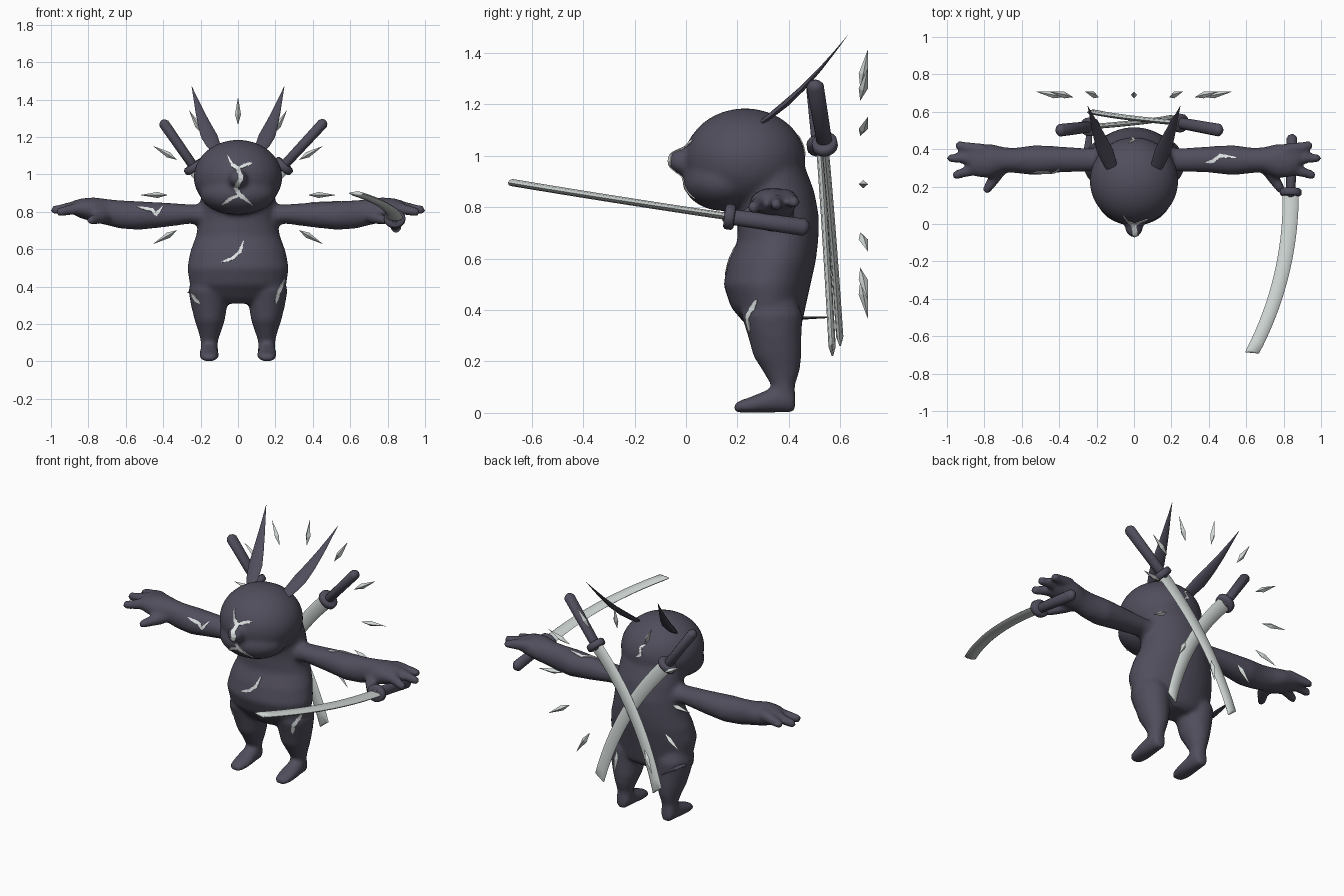
import bpy, bmesh, math
from mathutils import Vector as V
from mathutils.bvhtree import BVHTree

cube = bpy.data.objects.get("Cube")
if cube:
    bpy.data.objects.remove(cube, do_unlink=True)


def material(name, rgb):
    m = bpy.data.materials.new(name)
    m.use_nodes = True
    m.diffuse_color = (*rgb, 1)
    m.node_tree.nodes["Principled BSDF"].inputs["Base Color"].default_value = (*rgb, 1)
    return m


DARK = material("charcoal", (0.082, 0.076, 0.108))
STEEL = material("pale steel", (0.62, 0.67, 0.65))
WHITE = material("scar white", (0.75, 0.78, 0.78))
X, Y, Z = V((1, 0, 0)), V((0, 1, 0)), V((0, 0, 1))


def finish(bm, name, mat, smooth=40):
    bmesh.ops.recalc_face_normals(bm, faces=bm.faces)
    mesh = bpy.data.meshes.new(name)
    bm.to_mesh(mesh)
    bm.free()
    ob = bpy.data.objects.new(name, mesh)
    bpy.context.collection.objects.link(ob)
    mesh.materials.append(mat)
    if smooth:
        shade(ob, smooth)
    return ob


def shade(ob, angle):
    bpy.ops.object.select_all(action='DESELECT')
    ob.select_set(True)
    bpy.context.view_layer.objects.active = ob
    bpy.ops.object.shade_smooth_by_angle(angle=math.radians(angle))


def sweep(bm, rings, n=20):
    """Closed skin through elliptical rings (centre, u, v)."""
    loops = []
    for c, u, v in rings:
        angles = [2 * math.pi * i / n for i in range(n)]
        loops.append([bm.verts.new(V(c) + u * math.cos(a) + v * math.sin(a)) for a in angles])
    for p, q in zip(loops, loops[1:]):
        for i in range(n):
            j = (i + 1) % n
            bm.faces.new((p[i], p[j], q[j], q[i]))
    bm.faces.new(loops[0][::-1])
    bm.faces.new(loops[-1])


def ball(bm, c, r):
    made = bmesh.ops.create_uvsphere(bm, u_segments=32, v_segments=20, radius=1)
    for v in made["verts"]:
        v.co = V(c) + V(a * b for a, b in zip(v.co, r))


def capsule(bm, a, b, r0, r1, flat=1.0, side=None, n=14):
    """Round-ended tapered rod; side is the direction of the wide radius."""
    a, b = V(a), V(b)
    d = (b - a).normalized()
    u = (side or Z).cross(d).cross(d).normalized()
    w = u.cross(d) * flat
    rings = []
    for k in (-80, -50, -20):
        t = math.radians(k)
        rings.append((a + d * r0 * math.sin(t), u * r0 * math.cos(t), w * r0 * math.cos(t)))
    for k in (20, 50, 80):
        t = math.radians(k)
        rings.append((b + d * r1 * math.sin(t), u * r1 * math.cos(t), w * r1 * math.cos(t)))
    sweep(bm, rings, n)


# Body: overlapping volumes fused into one skin
bm = bmesh.new()
# torso rows: height, front, back, half width
torso = [(.31, .27, .42, .12), (.34, .235, .45, .21), (.41, .175, .465, .258), (.5, .145, .485, .272),
         (.59, .165, .505, .255), (.67, .2, .515, .225), (.76, .2, .518, .208), (.86, .19, .5, .2),
         (.96, .19, .462, .19), (1.06, .2, .4, .14)]
sweep(bm, [(V((0, (f + b) / 2, z)), X * w, Y * (b - f) / 2) for z, f, b, w in torso], 32)
ball(bm, (0, .23, .985), (.237, .235, .2))      # skull
ball(bm, (0, .15, .9), (.205, .16, .115))       # jowls
capsule(bm, (0, .03, .97), (0, -.025, .98), .07, .047)  # snout

# leg rows: height, front, back, inner, outer
leg = [(.46, .24, .42, .1, .24), (.38, .215, .455, .06, .265), (.3, .24, .45, .058, .252), (.22, .262, .45, .07, .232),
       (.16, .3, .442, .09, .212), (.11, .33, .425, .107, .2), (.04, .335, .422, .105, .2)]
# foot rows: depth, top, half width
foot = [(.183, .025, .02), (.2, .045, .042), (.25, .062, .053), (.31, .088, .052), (.37, .11, .046), (.425, .09, .036)]
# arm rows: reach, bottom, top, front, back
arm = [(.12, .71, .84, .28, .42), (.25, .737, .84, .28, .405), (.4, .717, .85, .275, .415), (.53, .703, .857, .26, .422),
       (.63, .71, .862, .272, .408), (.69, .725, .868, .275, .41), (.77, .745, .878, .245, .43),
       (.84, .765, .872, .25, .425), (.88, .785, .86, .28, .41)]
fingers = [((.82, .395, .835), (.935, .42, .82)), ((.82, .35, .835), (.978, .352, .81)),
           ((.82, .305, .825), (.95, .262, .80)), ((.73, .27, .77), (.785, .185, .755))]
for s in (-1, 1):
    sweep(bm, [(V((s * (i + o) / 2, (f + b) / 2, z)), X * (o - i) / 2, Y * (b - f) / 2) for z, f, b, i, o in leg])
    sweep(bm, [(V((s * .155, y, t / 2)), X * w, Z * t / 2) for y, t, w in foot])
    sweep(bm, [(V((s * x, (f + k) / 2, (b + t) / 2)), Y * (k - f) / 2, Z * (t - b) / 2) for x, b, t, f, k in arm])
    for a, b in fingers:
        capsule(bm, (s * a[0], *a[1:]), (s * b[0], *b[1:]), .04, .025)
body = finish(bm, "body", DARK, 0)
remesh = body.modifiers.new("fuse", 'REMESH')
remesh.mode = 'VOXEL'
remesh.voxel_size = .013
soften = body.modifiers.new("soften", 'SMOOTH')
soften.factor = .5
soften.iterations = 6
deps = bpy.context.evaluated_depsgraph_get()
fused = bpy.data.meshes.new_from_object(body.evaluated_get(deps))
body.modifiers.clear()
body.data = fused
if not fused.materials:
    fused.materials.append(DARK)
shade(body, 60)

# Ears: long flat leaf blades
for s, name in ((-1, "right_ear"), (1, "left_ear")):
    bm = bmesh.new()
    base, tip = V((s * .112, .28, 1.12)), V((s * .247, .63, 1.47))
    axis = (tip - base).normalized()
    wide = (X - axis * axis.x).normalized()
    thin = axis.cross(wide)
    rows = [(0, .026), (.15, .038), (.32, .044), (.5, .035), (.7, .022), (.88, .009), (1, .001)]
    sweep(bm, [(base.lerp(tip, t) - Z * .03 * math.sin(t * math.pi), wide * w, thin * w * .3) for t, w in rows], 12)
    finish(bm, name, DARK)


def sword(name, pommel, guard, tip, bulge, normal):
    """Curved blade, oval guard and rounded grip."""
    pommel, guard, tip, bulge = V(pommel), V(guard), V(tip), V(bulge)
    ctrl = (guard + tip) / 2 + bulge * 2
    out = bulge.normalized()
    rings = []
    for i in range(19):
        t = min(1, i / 17.5)
        c = guard * (1 - t) ** 2 + ctrl * 2 * t * (1 - t) + tip * t * t
        d = ((ctrl - guard) * (1 - t) + (tip - ctrl) * t).normalized()
        across = d.cross(normal).normalized()
        across *= 1 if across.dot(out) > 0 else -1
        w = .043 - .008 * t
        if i == 18:     # slanted point on the cutting edge
            c, w = c - across * w * .9, .003
        rings.append((c, across * w, across.cross(d) * min(.014, w)))
    bm = bmesh.new()
    sweep(bm, rings, 8)
    finish(bm, name + "_blade", STEEL)
    d = (guard - pommel).normalized()
    side = d.cross(normal).normalized()
    flat = side.cross(d)
    bm = bmesh.new()
    sweep(bm, [(guard + d * h, side * .058 * k, flat * .05 * k)
               for h, k in ((-.02, .84), (-.012, 1), (.012, 1), (.02, .84))], 16)
    finish(bm, name + "_guard", DARK, 50)
    bm = bmesh.new()
    capsule(bm, pommel + d * .03, guard, .036, .032, .85, flat)
    finish(bm, name + "_grip", DARK)


sword("left_back_sword", (.465, .5, 1.285), (.243, .54, 1.045), (-.225, .6, .27), (-.05, 0, .033), Y)
sword("right_back_sword", (-.405, .5, 1.285), (-.235, .52, 1.04), (.2, .57, .23), (.05, 0, .033), Y)
sword("held_sword", (.845, .475, .72), (.838, .17, .763), (.625, -.7, .9), (.055, -.014, 0), Z)

# Floating shards in a ring behind the back
for i in range(12):
    a = math.pi * i / 6
    d = V((math.sin(a), 0, math.cos(a)))
    side = d.cross(Y)
    c = V((0, .69, .89)) + d * .45
    bm = bmesh.new()
    ends = [bm.verts.new(c + d * .075 + Y * .018), bm.verts.new(c - d * .075 - Y * .012)]
    girdle = [bm.verts.new(c - d * .02 + o) for o in (side * .016, Y * .018, side * -.016, Y * -.018)]
    for k in range(4):
        for e in ends:
            bm.faces.new((e, girdle[k], girdle[k - 1]))
    finish(bm, f"shard_{i + 1}", STEEL, 0)

# Small dark splinter at the hip
bm = bmesh.new()
sweep(bm, [(V((-.25, .38, .37)), X * .022, Z * .006), (V((-.24, .47, .37)), X * .016, Z * .006),
           (V((-.23, .57, .372)), X * .002, Z * .002)], 8)
finish(bm, "hip_splinter", DARK, 0)

# Scars: thin ribbons laid on the skin along a ray direction
skin = BVHTree.FromObject(body, bpy.context.evaluated_depsgraph_get())


def scar(name, path, u, v, ray, width=.009):
    pts = []
    for a, b in zip(path, path[1:]):
        pts += [V(a).lerp(V(b), k / 6) for k in range(6)]
    pts.append(V(path[-1]))
    bm = bmesh.new()
    previous = None
    for i, p in enumerate(pts):
        t = (pts[min(i + 1, len(pts) - 1)] - pts[max(i - 1, 0)]).normalized()
        ragged = .75 + .35 * (i * 7 % 5) / 4
        w = width * ragged * min(1, .15 + math.sin(math.pi * i / (len(pts) - 1)) * 1.3)
        pair = []
        for q in (p + V((-t.y, t.x)) * w, p - V((-t.y, t.x)) * w):
            hit, nor, _, _ = skin.ray_cast(u * q.x + v * q.y - ray * 3, ray)
            pair.append(bm.verts.new(hit + nor * .004) if hit else None)
        if previous and all(pair) and all(previous):
            f = bm.faces.new((previous[0], previous[1], pair[1], pair[0]))
            f.normal_update()
            if f.normal.dot(ray) > 0:
                f.normal_flip()
        previous = pair
    mesh = bpy.data.meshes.new(name)
    bm.to_mesh(mesh)
    bm.free()
    mesh.materials.append(WHITE)
    ob = bpy.data.objects.new(name, mesh)
    bpy.context.collection.objects.link(ob)
    thick = ob.modifiers.new("thickness", 'SOLIDIFY')
    thick.thickness = .004


scar("face_scar", [(-.055, 1.1), (-.03, 1.05), (0, 1.03), (.015, .98), (-.012, .93), (.01, .89), (.04, .87), (.08, .835)],
     X, Z, Y, .012)
scar("brow_scar", [(.075, 1.06), (.04, 1.05), (0, 1.03)], X, Z, Y)
scar("chin_scar", [(.01, .89), (-.035, .875), (-.085, .84)], X, Z, Y)
scar("belly_scar", [(-.09, .53), (-.03, .55), (.01, .585), (.03, .645)], X, Z, Y)
scar("right_leg_scar", [(-.25, .365), (-.225, .33), (-.2, .31)], X, Z, Y)
scar("left_leg_scar", [(.2, .31), (.215, .37), (.25, .44)], X, Z, Y)
scar("right_arm_scar", [(-.54, .825), (-.46, .81), (-.44, .785), (-.4, .83)], X, Z, Y)
scar("left_arm_scar", [(.38, .33), (.42, .335), (.46, .365), (.55, .355)], X, Y, -Z)
scar("nape_scar", [(-.03, 1.08), (0, 1.06), (-.01, 1.02), (.02, 1.0)], X, Z, -Y, .007)
